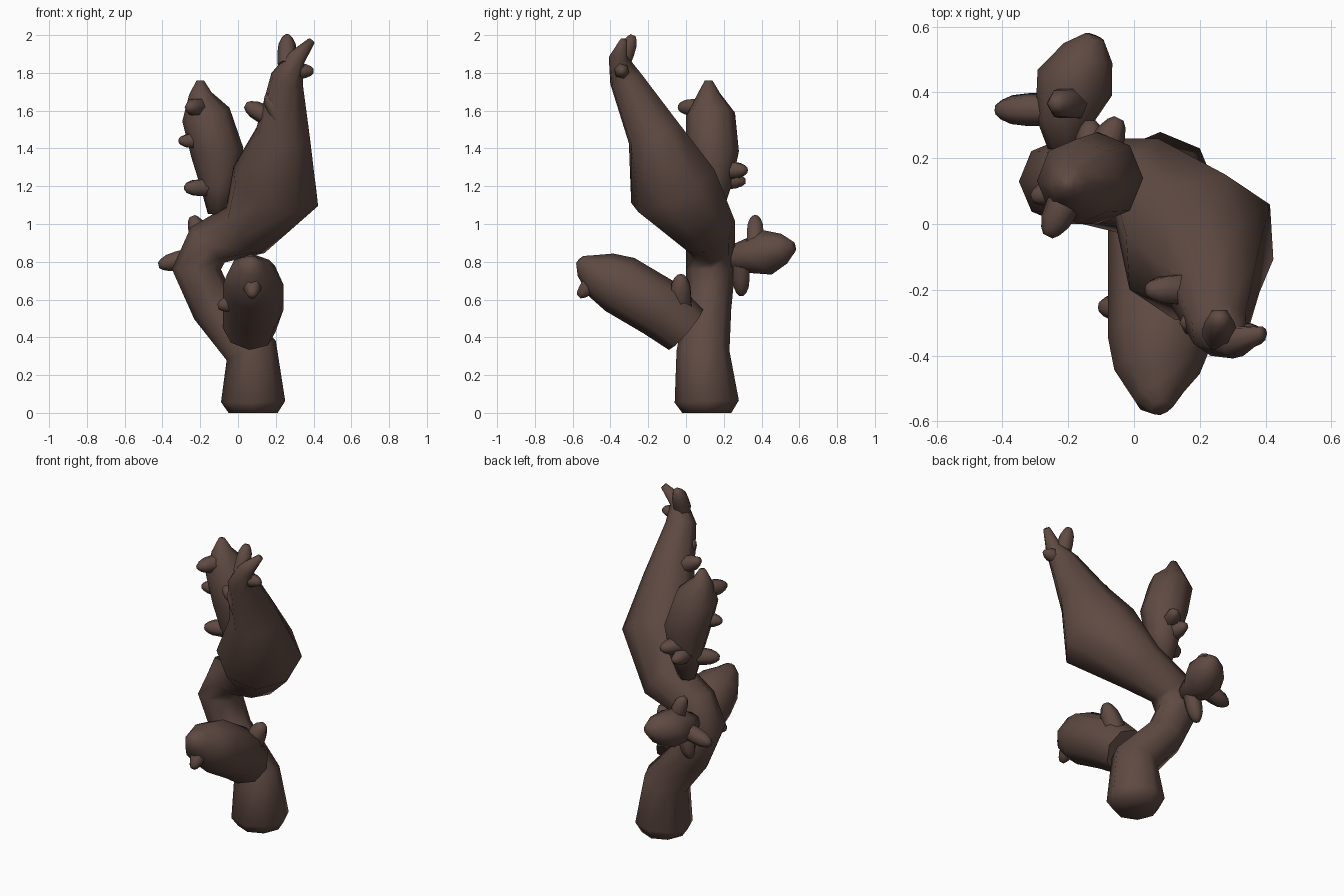
import bpy, bmesh, math
from mathutils import Vector

cube = bpy.data.objects.get("Cube")
if cube:
    bpy.data.objects.remove(cube, do_unlink=True)

LEFT, BACK, UP = Vector((1, 0, 0)), Vector((0, 1, 0)), Vector((0, 0, 1))
RIGHT, FRONT, DOWN = -LEFT, -BACK, -UP

bark = bpy.data.materials.new("dark_brown_bark")
bark.use_nodes = True
colour = (.115, .068, .055, 1)
bark.diffuse_color = colour
bark.node_tree.nodes["Principled BSDF"].inputs["Base Color"].default_value = colour


def limb(name, points, radii, sides=8):
    """Loft a closed tube along points, with one radius at each point."""
    bm = bmesh.new()
    rings = []
    side = LEFT
    last = len(points) - 1
    for i, (point, radius) in enumerate(zip(points, radii)):
        before = (point - points[max(i - 1, 0)]).normalized()
        after = (points[min(i + 1, last)] - point).normalized()
        axis = (before + after).normalized()
        # Carry the ring direction along so that the tube does not twist
        if abs(side.dot(axis)) > .95:
            side = axis.orthogonal()
        side = (side - axis * side.dot(axis)).normalized()
        across = axis.cross(side)
        ring = []
        for k in range(sides):
            angle = math.tau * k / sides
            offset = side * math.cos(angle) + across * math.sin(angle)
            ring.append(bm.verts.new(point + offset * radius))
        rings.append(ring)
    for lower, upper in zip(rings, rings[1:]):
        for k in range(sides):
            bm.faces.new((lower[k - 1], lower[k], upper[k], upper[k - 1]))
    bm.faces.new(rings[0])
    bm.faces.new(rings[-1])
    bmesh.ops.recalc_face_normals(bm, faces=bm.faces)
    mesh = bpy.data.meshes.new(name)
    bm.to_mesh(mesh)
    bm.free()
    mesh.materials.append(bark)
    mesh.shade_smooth()
    mesh.set_sharp_from_angle(angle=math.radians(80))
    bpy.context.collection.objects.link(bpy.data.objects.new(name, mesh))


def bud(name, anchor, toward, reach, radius=.052):
    """Six-sided knob, rounded at the end, whose tip lies at the reach from the anchor."""
    direction = toward.normalized()
    tip = anchor + direction * reach
    base = tip - direction * radius * 3.2
    points, radii = [], []
    for t in (0, .4, .7, .9, 1):
        points.append(base.lerp(tip, t))
        radii.append(radius * max(math.sqrt(1 - t ** 4), .3))
    limb(name, points, radii, sides=6)


def branch(name, stations, buds=()):
    """Limb through (x, y, z, radius) stations; buds start at a share of its length."""
    points = [Vector(station[:3]) for station in stations]
    limb(name, points, [station[3] for station in stations])
    for number, (share, *shape) in enumerate(buds, start=1):
        bud(f"{name}_bud_{number}", points[0].lerp(points[-1], share), *shape)


# Trunk, bending back on itself into the swollen main limb
branch("trunk", [
    (.08, .11, 0, .13), (.08, .11, .06, .17), (.07, .09, .33, .14),
    (-.13, .12, .56, .12), (-.22, .13, .76, .13), (-.16, .13, .89, .13),
    (.04, .11, .97, .16), (.2, -.07, 1.2, .25), (.24, -.17, 1.48, .15),
    (.26, -.32, 1.77, .09), (.31, -.36, 1.88, .05), (.39, -.33, 1.97, .02),
])

# Buds on the main limb
bud("top_fork", Vector((.26, -.36, 1.8)), UP * 5 + BACK * 2, .215)
bud("main_limb_long_bud", Vector((.2, -.2, 1.55)), RIGHT * 2 + UP, .18)
bud("main_limb_upright_bud", Vector((.2, -.3, 1.6)), UP * 2 + RIGHT, .1, .045)
bud("main_limb_top_bud", Vector((.3, -.34, 1.81)), LEFT, .1, .045)

# Side branches with their buds
branch("front_branch", [
    (.06, 0, .44, .14), (.08, -.13, .55, .16), (.08, -.35, .68, .16),
    (.07, -.45, .73, .13), (.07, -.53, .78, .07), (.08, -.56, .81, .03),
], [
    (.8, FRONT * 2 + DOWN * 2, .17),
    (.45, RIGHT * 4 + DOWN, .18),
    (.05, UP * 2 + LEFT, .3, .065),
])
branch("back_branch", [
    (-.2, .2, .82, .05), (-.21, .32, .83, .09), (-.18, .43, .85, .12),
    (-.14, .52, .87, .08), (-.12, .57, .88, .03),
], [
    (.4, RIGHT * 4 + DOWN, .26),
    (.45, UP * 2 + RIGHT * .8, .21),
    (.25, DOWN * 3 + RIGHT * .8, .22),
])
branch("upper_branch", [
    (-.11, .14, 1.05, .05), (-.1, .14, 1.2, .1), (-.11, .14, 1.38, .14),
    (-.17, .13, 1.58, .13), (-.2, .12, 1.69, .06), (-.2, .12, 1.76, .02),
], [
    (.8, FRONT * 2 + RIGHT, .18),
    (.55, RIGHT * 3 + FRONT, .16, .045),
    (.2, RIGHT * 2 + FRONT, .17),
    (.33, BACK * 2 + LEFT, .21),
    (.25, BACK, .18),
])
